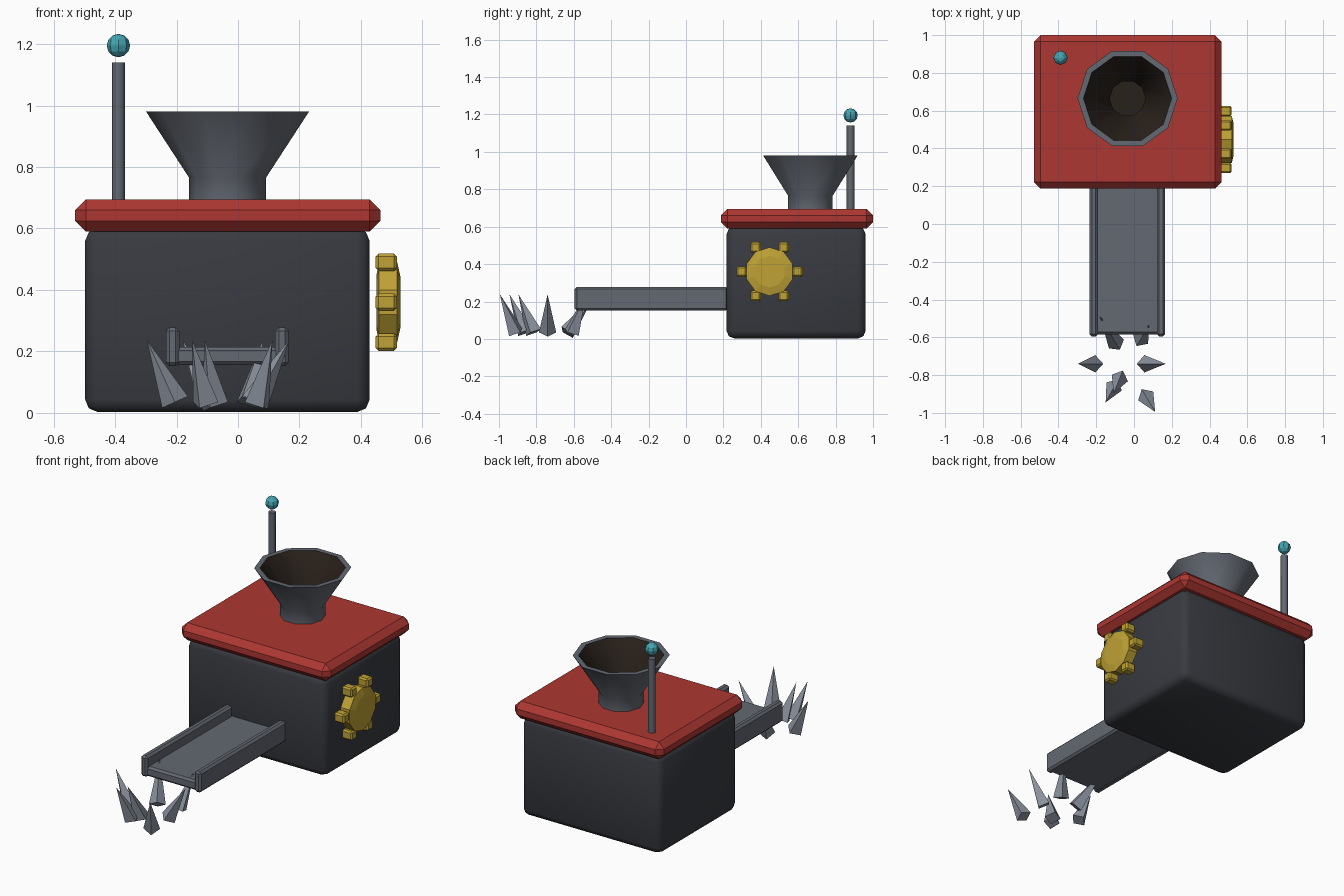
import bpy, bmesh
from math import radians, cos, sin, pi
from mathutils import Vector, Matrix

if "Cube" in bpy.data.objects:
    bpy.data.objects.remove(bpy.data.objects["Cube"])


def material(name, rgb):
    m = bpy.data.materials.new(name)
    m.diffuse_color = (*rgb, 1)
    m.use_nodes = True
    m.node_tree.nodes["Principled BSDF"].inputs["Base Color"].default_value = m.diffuse_color
    return m


DARK = material("dark_iron", (0.04, 0.043, 0.052))
STEEL = material("steel", (0.125, 0.138, 0.165))
RED = material("red_paint", (0.42, 0.038, 0.032))
GOLD = material("brass", (0.52, 0.36, 0.035))
TEAL = material("teal_glow", (0.06, 0.38, 0.45))
SHARD = material("shard_metal", (0.26, 0.29, 0.345))
SOOT = material("soot", (0.022, 0.015, 0.011))


def finish(name, bm, mats, smooth=None):
    bmesh.ops.recalc_face_normals(bm, faces=bm.faces)
    me = bpy.data.meshes.new(name)
    bm.to_mesh(me)
    bm.free()
    for m in mats:
        me.materials.append(m)
    if smooth:
        me.shade_smooth()
        me.set_sharp_from_angle(angle=radians(smooth))
    ob = bpy.data.objects.new(name, me)
    bpy.context.collection.objects.link(ob)
    return ob


def box(name, lo, hi, bevel, mat, segments=1, smooth=None):
    lo, hi = Vector(lo), Vector(hi)
    bm = bmesh.new()
    bmesh.ops.create_cube(bm, size=1)
    bmesh.ops.scale(bm, vec=hi - lo, verts=bm.verts)
    bmesh.ops.translate(bm, vec=(lo + hi) / 2, verts=bm.verts)
    bmesh.ops.bevel(bm, geom=bm.edges[:], offset=bevel, segments=segments,
                    profile=0.5, affect='EDGES')
    return finish(name, bm, [mat], smooth)


def lathe(name, profile, sides, matrix, mats, smooth=None, inner_from=None):
    """Revolve (radius, height) points about z and cap both ends."""
    bm = bmesh.new()
    rings = [[bm.verts.new((r * cos(2 * pi * i / sides), r * sin(2 * pi * i / sides), z))
              for i in range(sides)] for r, z in profile]
    for k, (a, b) in enumerate(zip(rings, rings[1:])):
        for i in range(sides):
            j = (i + 1) % sides
            f = bm.faces.new((a[i], a[j], b[j], b[i]))
            f.material_index = int(inner_from is not None and k >= inner_from)
    bm.faces.new(rings[0][::-1])
    cap = bm.faces.new(rings[-1])
    cap.material_index = int(inner_from is not None)
    bm.transform(matrix)
    return finish(name, bm, mats, smooth)


CX = -0.034

# Machine body and overhanging lid
box("body", (-0.497, 0.217, 0.003), (0.428, 0.96, 0.6), 0.04, DARK, 2, 50)
box("lid", (-0.53, 0.187, 0.59), (0.463, 1.0, 0.695), 0.035, RED)

# Ten-sided hopper, sooty on the inside
lathe("hopper", [(0.125, 0.685), (0.125, 0.765), (0.265, 0.98), (0.234, 0.98),
                 (0.095, 0.765), (0.095, 0.7)], 10,
      Matrix.Translation((CX, 0.665, 0)), [STEEL, SOOT], 40, inner_from=3)

# Antenna with floating ball
lathe("antenna_rod", [(0.021, 0.685), (0.021, 1.14)], 8,
      Matrix.Translation((-0.389, 0.88, 0)), [STEEL], 50)
bm = bmesh.new()
bmesh.ops.create_uvsphere(bm, u_segments=8, v_segments=6, radius=0.038)
bmesh.ops.translate(bm, vec=(-0.389, 0.88, 1.195), verts=bm.verts)
finish("antenna_ball", bm, [TEAL])

# Gear on the right side
GY, GZ = 0.447, 0.36
lathe("gear_disk", [(0.085, 0.450), (0.13, 0.458), (0.13, 0.518), (0.085, 0.528)], 10,
      Matrix.Translation((0, GY, GZ)) @ Matrix.Rotation(pi / 2, 4, 'Y'), [GOLD])
for i in range(6):
    y, z = GY + 0.15 * cos(i * pi / 3), GZ + 0.15 * sin(i * pi / 3)
    box(f"gear_tooth_{i + 1}", (0.448, y - 0.028, z - 0.028),
        (0.517, y + 0.028, z + 0.028), 0.009, GOLD)

# Output chute with two side rails
box("chute_floor", (-0.225, -0.585, 0.155), (0.155, 0.24, 0.215), 0.012, STEEL)
for side, x in (("left", -0.213), ("right", 0.143)):
    box(f"chute_rail_{side}", (x - 0.022, -0.595, 0.152), (x + 0.022, 0.225, 0.278),
        0.012, STEEL)

# Pointed shards fanning out below the chute: base x, y then tip x, y
SHARDS = [(-0.205, -0.74, -0.297, -0.74), (0.055, -0.74, 0.168, -0.74),
          (-0.075, -0.815, -0.108, -0.896), (-0.105, -0.86, -0.15, -0.944),
          (0.062, -0.91, 0.112, -0.995), (-0.093, -0.635, -0.18, -0.49),
          (0.035, -0.61, 0.08, -0.535)]
for i, (bx, by, tx, ty) in enumerate(SHARDS):
    base, tip = Vector((bx, by, 0.035)), Vector((tx, ty, 0.238))
    axis = tip - base
    bm = bmesh.new()
    bmesh.ops.create_cone(bm, cap_ends=True, segments=4, radius1=0.046, radius2=0.0,
                          depth=axis.length)
    bmesh.ops.remove_doubles(bm, verts=bm.verts, dist=0.0005)
    bm.transform(Matrix.Translation((base + tip) / 2)
                 @ axis.to_track_quat('Z', 'Y').to_matrix().to_4x4())
    finish(f"shard_{i + 1}", bm, [SHARD])
